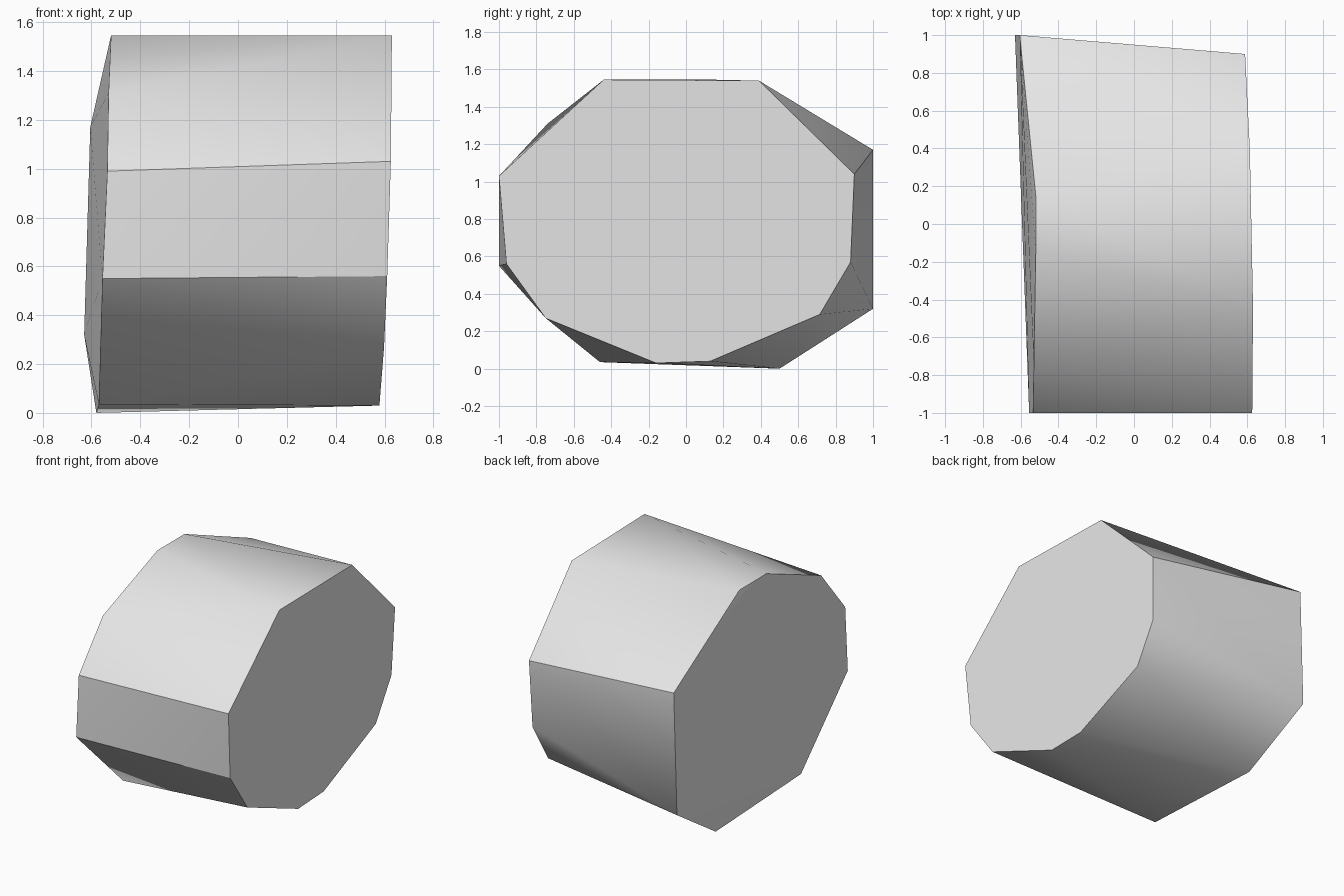
import bpy
import bmesh
import math

default_cube = bpy.data.objects.get("Cube")
if default_cube:
    bpy.data.objects.remove(default_cube, do_unlink=True)


def make_material(name, color):
    material = bpy.data.materials.new(name)
    material.use_nodes = True
    material.diffuse_color = color
    shader = material.node_tree.nodes["Principled BSDF"]
    shader.inputs["Base Color"].default_value = color
    return material


def make_hull(name, points, material):
    """Wrap a convex faceted skin around the corner points."""
    bm = bmesh.new()
    for point in points:
        bm.verts.new(point)
    result = bmesh.ops.convex_hull(bm, input=bm.verts)
    loose = [v for v in bm.verts if not v.link_faces]
    bmesh.ops.delete(bm, geom=loose, context="VERTS")
    bmesh.ops.recalc_face_normals(bm, faces=bm.faces)
    mesh = bpy.data.meshes.new(name)
    bm.to_mesh(mesh)
    bm.free()
    mesh.materials.append(material)
    obj = bpy.data.objects.new(name, mesh)
    bpy.context.collection.objects.link(obj)
    return obj


def left_cap_x(y, z):
    """The left end is a flat cut, leaning slightly."""
    return 0.575 + 0.03 * z - 0.02 * y


# Outline of the flat left end (y, z)
left_outline = [
    (-0.44, 1.545), (0.39, 1.54), (0.9, 1.04), (0.88, 0.57), (0.715, 0.29),
    (0.13, 0.04), (-0.16, 0.03), (-0.75, 0.27), (-0.96, 0.56), (-1, 1.03),
]
left_end = [(left_cap_x(y, z), y, z) for y, z in left_outline]

# Corners of the slightly bowed right end
right_end = [
    (-0.605, 1, 1.17), (-0.63, 1, 0.32), (-0.58, 0.5, 0),
    (-0.57, -0.46, 0.035), (-0.555, -1, 0.55), (-0.535, -1, 0.99),
    (-0.53, -0.74, 1.31), (-0.52, -0.15, 1.545), (-0.52, 0.15, 1.545),
]

# Stone block with softened shallow facets
grey = make_material("light grey", (0.8, 0.8, 0.8, 1))
block = make_hull("faceted_block", left_end + right_end, grey)

bpy.ops.object.select_all(action="DESELECT")
block.select_set(True)
bpy.context.view_layer.objects.active = block
bpy.ops.object.shade_smooth_by_angle(angle=math.radians(30))
